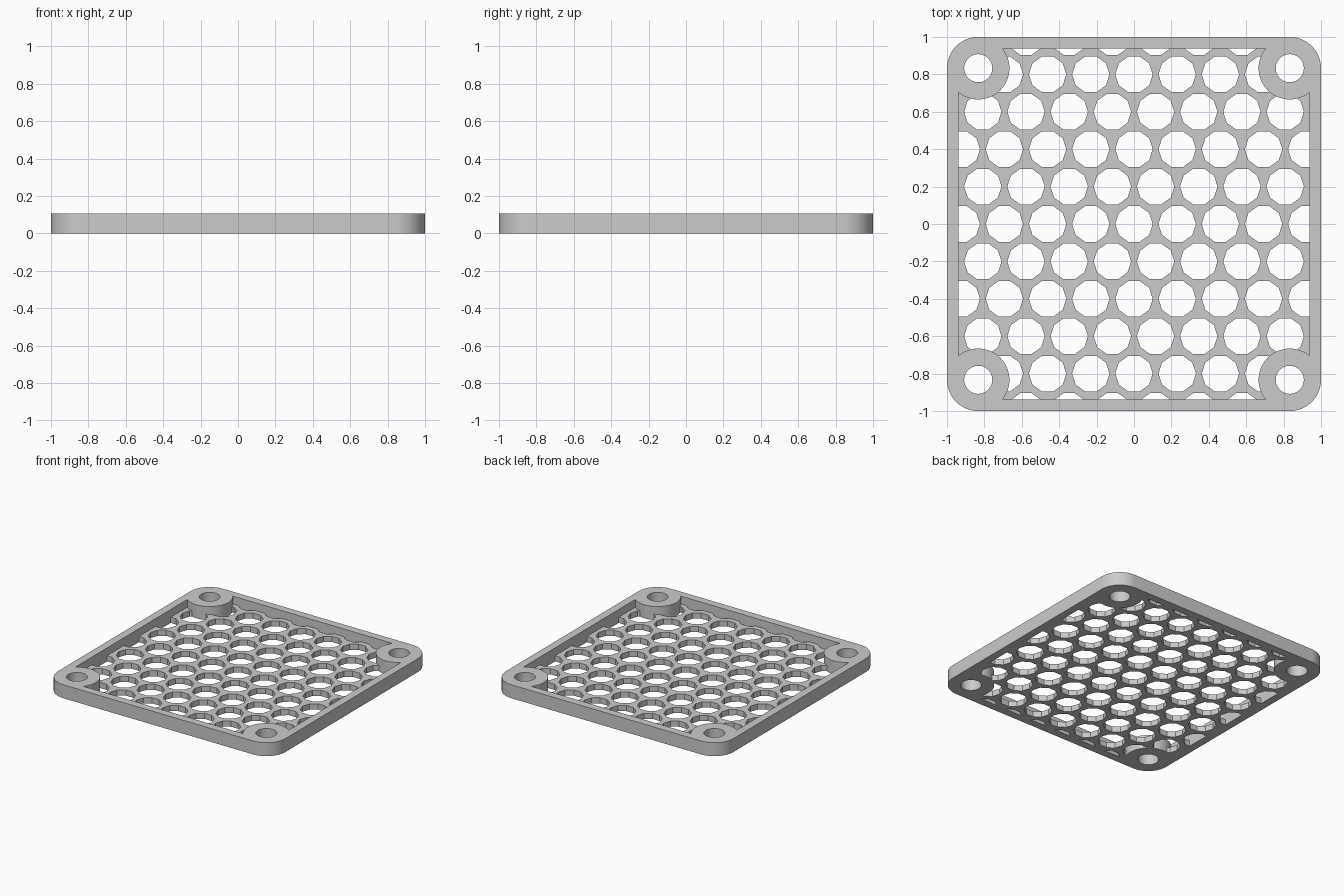
import bpy, bmesh, math
from mathutils import Matrix, Vector

cube = bpy.data.objects.get("Cube")
if cube:
    bpy.data.objects.remove(cube, do_unlink=True)

HEIGHT, GRILLE = 0.107, 0.045      # frame height, grille thickness
INNER = 0.938                      # half width inside the rim
BOSS, R_BOSS, R_SCREW = 0.833, 0.167, 0.075
R_HOLE, ROW = 0.1, 0.2             # grille hole radius, row spacing
PITCH = ROW / math.sin(math.radians(60))


def arc(cx, cy, r, start, end, steps):
    angles = [start + (end - start) * i / steps for i in range(steps + 1)]
    return [Vector((cx + r * math.cos(a), cy + r * math.sin(a), 0)) for a in angles]


def four_corners(points):
    """Repeat one corner's outline around the square."""
    return [Matrix.Rotation(k * math.pi / 2, 3, 'Z') @ p for k in range(4) for p in points]


def prisms(name, outlines, z0, z1):
    """Extrude closed outlines into one object."""
    bm = bmesh.new()
    for outline in outlines:
        low = [bm.verts.new((p.x, p.y, z0)) for p in outline]
        high = [bm.verts.new((p.x, p.y, z1)) for p in outline]
        bm.faces.new(low[::-1])
        bm.faces.new(high)
        for i in range(len(low)):
            j = (i + 1) % len(low)
            bm.faces.new((low[i], low[j], high[j], high[i]))
    mesh = bpy.data.meshes.new(name)
    bm.to_mesh(mesh)
    bm.free()
    obj = bpy.data.objects.new(name, mesh)
    bpy.context.collection.objects.link(obj)
    return obj


def boolean(obj, cutter, operation):
    """Apply a boolean and remove the cutter."""
    mod = obj.modifiers.new("cut", 'BOOLEAN')
    mod.operation, mod.solver, mod.object = operation, 'EXACT', cutter
    bpy.context.view_layer.update()
    result = obj.evaluated_get(bpy.context.evaluated_depsgraph_get())
    mesh = bpy.data.meshes.new_from_object(result)
    obj.modifiers.clear()
    obj.data = mesh
    bpy.data.objects.remove(cutter, do_unlink=True)


def polygon(cx, cy, r, sides):
    return arc(cx, cy, r, 0, math.tau, sides)[:-1]


# Rounded square slab
frame = prisms("fan_grille", [four_corners(arc(BOSS, BOSS, R_BOSS, 0, math.pi / 2, 16))], 0, HEIGHT)

# Recess outline: a square bitten into by the four round screw bosses
reach = INNER - BOSS
drop = math.acos(reach / R_BOSS)
recess = four_corners(arc(BOSS, BOSS, R_BOSS, -drop, drop - 1.5 * math.pi, 40))

# Staggered ten-sided grille holes, kept inside the recess outline
holes = []
for row in range(-5, 6):
    shift = PITCH / 2 if row % 2 else 0
    for col in range(-5, 5):
        holes.append(polygon(col * PITCH + shift, row * ROW, R_HOLE, 10))
hole_cutter = prisms("hole_cutter", holes, -0.1, 0.2)
boolean(hole_cutter, prisms("recess_limit", [recess], -0.05, HEIGHT + 0.05), 'INTERSECT')

# Screw holes through the bosses
screws = [polygon(x, y, R_SCREW, 48) for x in (-BOSS, BOSS) for y in (-BOSS, BOSS)]

boolean(frame, prisms("recess_cutter", [recess], GRILLE, HEIGHT + 0.1), 'DIFFERENCE')
boolean(frame, hole_cutter, 'DIFFERENCE')
boolean(frame, prisms("screw_cutter", screws, -0.1, 0.2), 'DIFFERENCE')

# Single plain grey material
grey = bpy.data.materials.new("light_grey")
grey.use_nodes = True
color = (0.6, 0.6, 0.6, 1)
grey.diffuse_color = color
grey.node_tree.nodes["Principled BSDF"].inputs["Base Color"].default_value = color
frame.data.materials.clear()
frame.data.materials.append(grey)

bpy.ops.object.select_all(action='DESELECT')
frame.select_set(True)
bpy.context.view_layer.objects.active = frame
bpy.ops.object.shade_smooth_by_angle(angle=math.radians(30))
